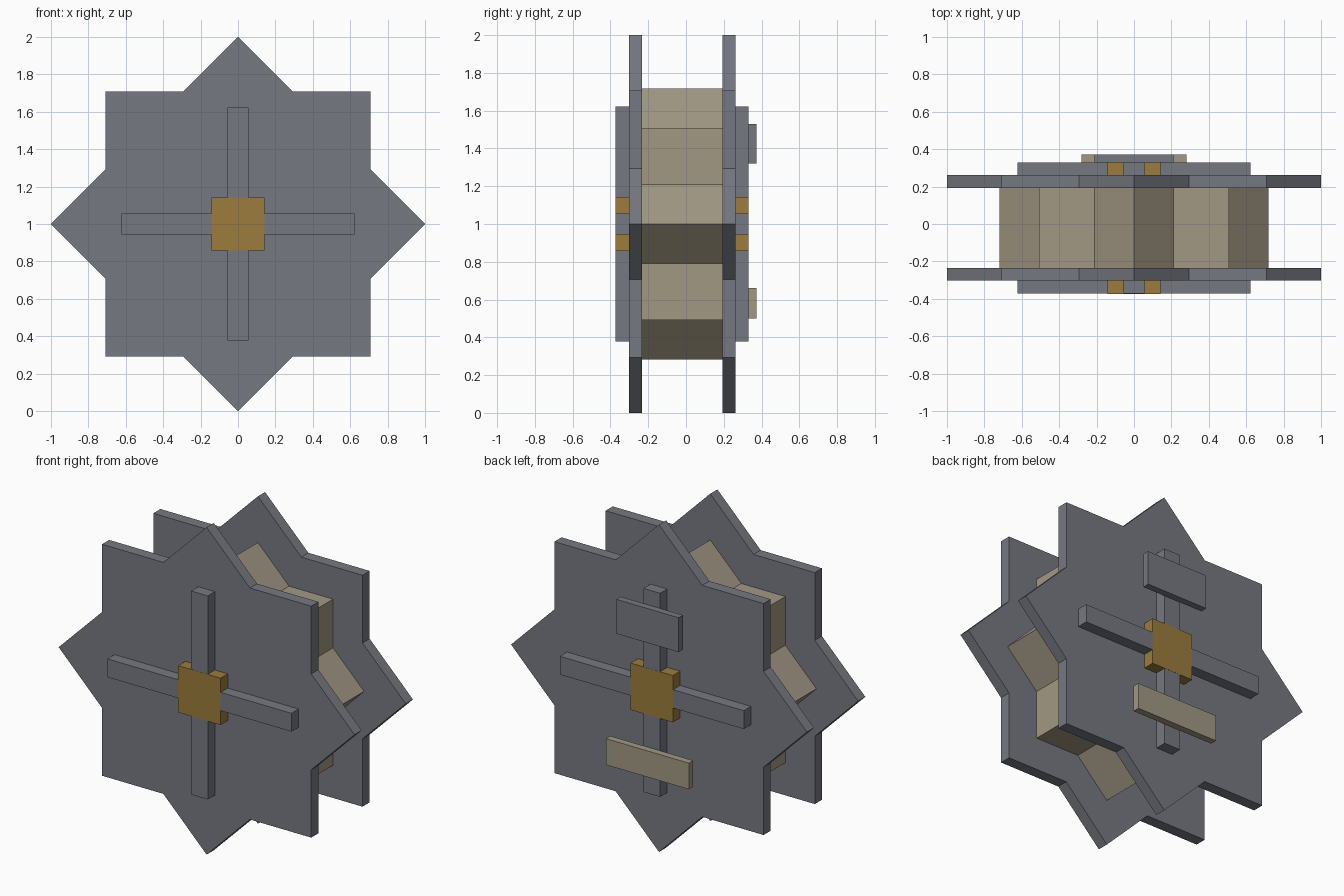
import bpy, bmesh, math

cube = bpy.data.objects.get("Cube")
if cube:
    bpy.data.objects.remove(cube, do_unlink=True)


def make_material(name, rgb):
    mat = bpy.data.materials.new(name)
    mat.use_nodes = True
    mat.diffuse_color = (*rgb, 1)
    mat.node_tree.nodes["Principled BSDF"].inputs["Base Color"].default_value = (*rgb, 1)
    return mat


slate = make_material("slate_grey", (0.18, 0.19, 0.22))
tan = make_material("stone_tan", (0.36, 0.315, 0.23))
gold = make_material("dull_gold", (0.33, 0.20, 0.045))

CENTRE_Z = 1.0


def prism(name, outline, y0, y1, mat):
    """Extrude an (x, z) outline around the wheel centre from y0 to y1."""
    bm = bmesh.new()
    face = bm.faces.new([bm.verts.new((x, y0, z + CENTRE_Z)) for x, z in outline])
    ext = bmesh.ops.extrude_face_region(bm, geom=[face])
    verts = [v for v in ext["geom"] if isinstance(v, bmesh.types.BMVert)]
    bmesh.ops.translate(bm, verts=verts, vec=(0, y1 - y0, 0))
    bmesh.ops.recalc_face_normals(bm, faces=bm.faces)
    mesh = bpy.data.meshes.new(name)
    bm.to_mesh(mesh)
    bm.free()
    mesh.materials.append(mat)
    obj = bpy.data.objects.new(name, mesh)
    bpy.context.collection.objects.link(obj)
    return obj


def star(radius):
    """Outline of two crossed squares: eight tips and eight notches."""
    notch = radius * math.cos(math.pi / 4) / math.cos(math.pi / 8)
    pts = []
    for i in range(16):
        r, a = (notch if i % 2 else radius), i * math.pi / 8
        pts.append((r * math.cos(a), r * math.sin(a)))
    return pts


def rect(half_width, z0, z1):
    return [(-half_width, z0), (half_width, z0), (half_width, z1), (-half_width, z1)]


def cross(arm, half):
    """Plus-shaped outline, one quarter turned four times."""
    pts = []
    x_z = [(arm, -half), (arm, half), (half, half)]
    for _ in range(4):
        pts += x_z
        x_z = [(-z, x) for x, z in x_z]
    return pts


# Core between the two star plates
MID = -0.021
prism("core", star(0.718), MID - 0.214, MID + 0.214, tan)

# Star plate, raised cross and hub on each face
for side, s in (("front", -1), ("back", 1)):
    prism(side + "_star_plate", star(1.0), MID + s * 0.213, MID + s * 0.282, slate)
    prism(side + "_cross", cross(0.622, 0.056), MID + s * 0.282, MID + s * 0.351, slate)
    prism(side + "_hub", rect(0.143, -0.143, 0.143), MID + s * 0.282, MID + s * 0.352, gold)

# Mounting plaques on the back of the cross
prism("upper_plaque", rect(0.21, 0.32, 0.53), 0.33, 0.372, slate)
prism("lower_plaque", rect(0.28, -0.5, -0.34), 0.33, 0.372, tan)
